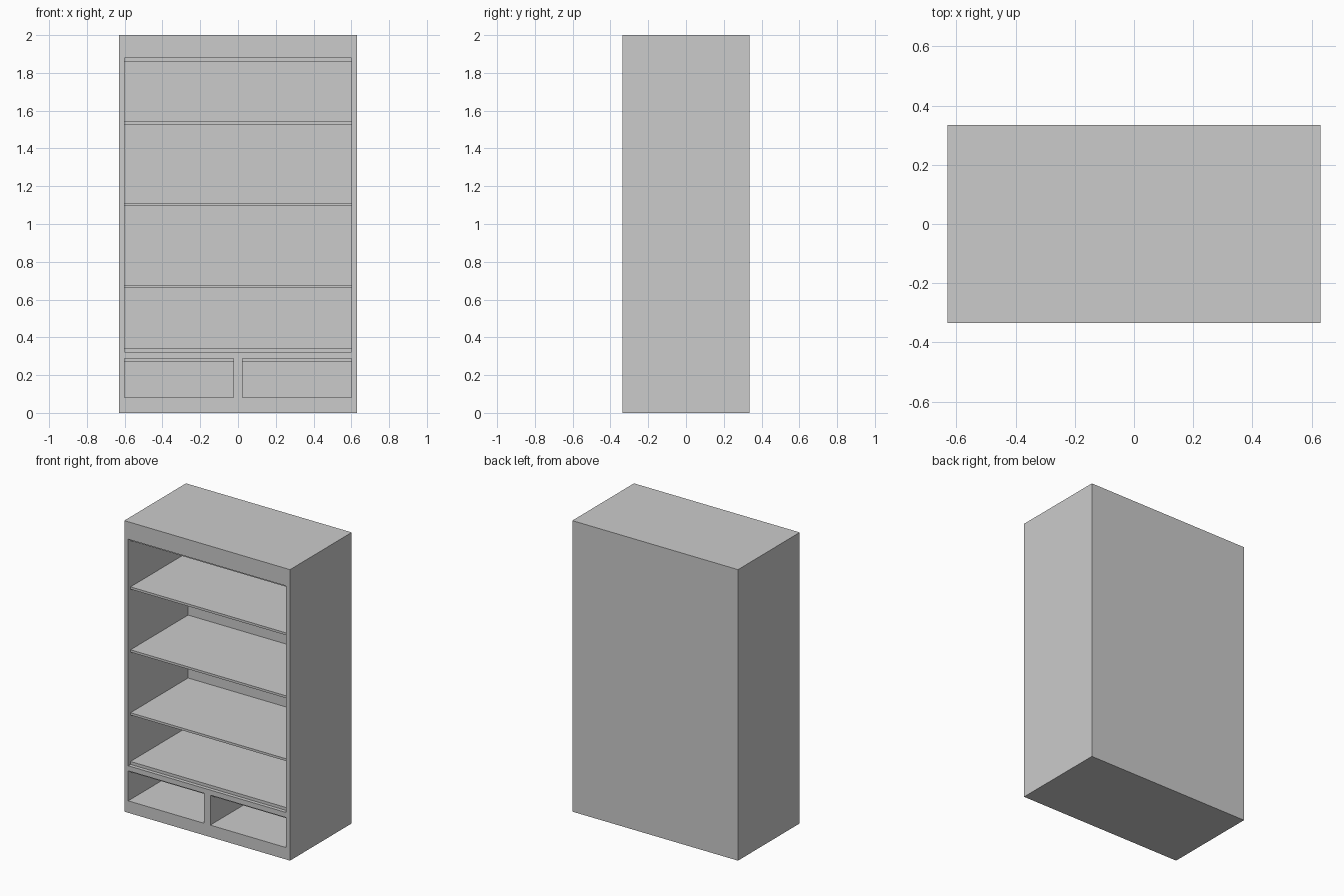
import bpy, bmesh

if "Cube" in bpy.data.objects:
    bpy.data.objects.remove(bpy.data.objects["Cube"])

W, D, H = 0.63, 0.335, 2.0      # half width, half depth, height
INNER = 0.60                    # half width of the openings
BACK = 0.315                    # inner face of the back panel
FRAME = -0.31                   # back of the front frame
OUT = -0.45                     # cutters start in front of the cabinet


def prism(name, profile, x0, x1):
    """Extrude a (y, z) profile along x."""
    bm = bmesh.new()
    face = bm.faces.new([bm.verts.new((x0, y, z)) for y, z in profile])
    ext = bmesh.ops.extrude_face_region(bm, geom=[face])
    verts = [v for v in ext["geom"] if isinstance(v, bmesh.types.BMVert)]
    bmesh.ops.translate(bm, verts=verts, vec=(x1 - x0, 0, 0))
    bmesh.ops.recalc_face_normals(bm, faces=bm.faces[:])
    mesh = bpy.data.meshes.new(name)
    bm.to_mesh(mesh)
    bm.free()
    obj = bpy.data.objects.new(name, mesh)
    bpy.context.collection.objects.link(obj)
    return obj


def rect(y0, y1, z0, z1):
    return [(y0, z0), (y1, z0), (y1, z1), (y0, z1)]


def hollow(body, cutter):
    mod = body.modifiers.new("hollow", "BOOLEAN")
    mod.operation, mod.solver, mod.object = "DIFFERENCE", "EXACT", cutter
    bpy.context.view_layer.objects.active = body
    bpy.ops.object.modifier_apply(modifier=mod.name)
    bpy.data.objects.remove(cutter)


# Cabinet carcass
cabinet = prism("cabinet", rect(-D, D, 0, H), -W, W)

# Main bay, with floor and ceiling stepped behind the front frame
bay = [(OUT, 0.323), (FRAME, 0.323), (FRAME, 0.343), (BACK, 0.343),
       (BACK, 1.86), (FRAME, 1.86), (FRAME, 1.88), (OUT, 1.88)]
hollow(cabinet, prism("bay_cutter", bay, -INNER, INNER))

# Two low compartments
low = [(OUT, 0.082), (BACK, 0.082), (BACK, 0.27),
       (FRAME, 0.27), (FRAME, 0.288), (OUT, 0.288)]
for x0, x1 in ((-INNER, -0.024), (0.024, INNER)):
    hollow(cabinet, prism("compartment_cutter", low, x0, x1))

# Shelves
for i in range(3):
    top = 0.678 + i * 0.4325
    prism(f"shelf_{i + 1}", rect(FRAME, BACK, top - 0.016, top), -INNER, INNER)
